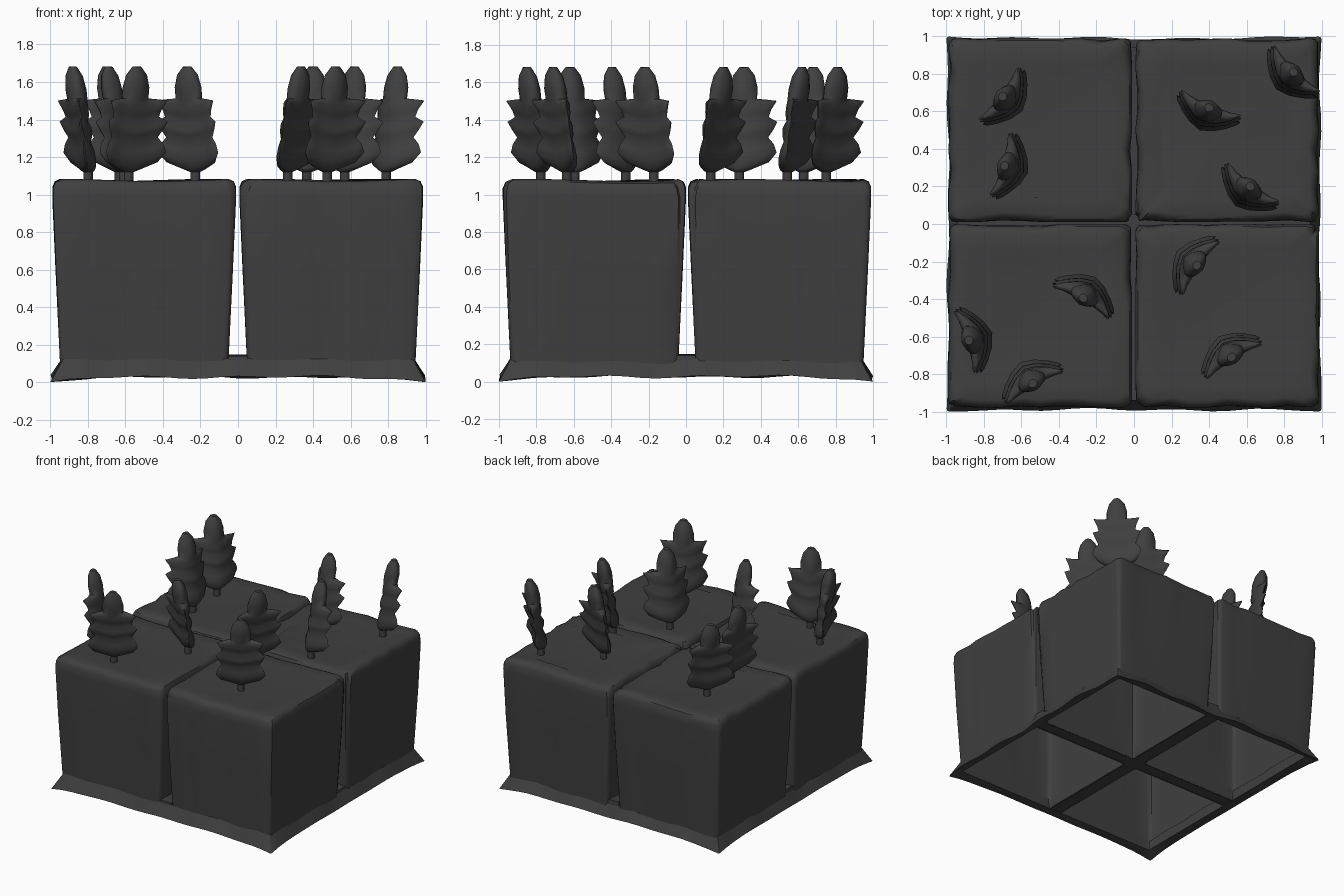
import bpy, bmesh, math, random
from mathutils import Vector, Matrix

random.seed(4)
cube = bpy.data.objects.get("Cube")
if cube:
    bpy.data.objects.remove(cube, do_unlink=True)

# Single charcoal colour
charcoal = bpy.data.materials.new("charcoal")
charcoal.use_nodes = True
color = (0.05, 0.05, 0.05, 1)
charcoal.diffuse_color = color
charcoal.node_tree.nodes["Principled BSDF"].inputs["Base Color"].default_value = color


def finish(name, bm, angle):
    bmesh.ops.recalc_face_normals(bm, faces=bm.faces)
    mesh = bpy.data.meshes.new(name)
    bm.to_mesh(mesh)
    bm.free()
    mesh.materials.append(charcoal)
    obj = bpy.data.objects.new(name, mesh)
    bpy.context.collection.objects.link(obj)
    bpy.ops.object.select_all(action='DESELECT')
    obj.select_set(True)
    bpy.context.view_layer.objects.active = obj
    bpy.ops.object.shade_smooth_by_angle(angle=math.radians(angle))
    return obj


def loft(bm, rings, cap_start=False, cap_end=False):
    loops = [[bm.verts.new(p) for p in ring] for ring in rings]
    for a, b in zip(loops, loops[1:]):
        for i in range(len(a)):
            j = (i + 1) % len(a)
            bm.faces.new((a[i], a[j], b[j], b[i]))
    if cap_start:
        bm.faces.new(loops[0])
    if cap_end:
        bm.faces.new(loops[-1])


def rounded_square(half, radius, steps=9):
    """Outline of a square with rounded corners and subdivided sides."""
    points = []
    flat = half - radius
    for side in range(4):
        turn = Matrix.Rotation(side * math.pi / 2, 2)
        for i in range(steps):
            points.append(turn @ Vector((half, -flat + 2 * flat * i / (steps - 1))))
        for a in (30, 60):
            t = math.radians(a)
            points.append(turn @ Vector((flat + radius * math.cos(t), flat + radius * math.sin(t))))
    return points


# Four hollow, tapered stone blocks with worn upper edges
def block(name, cx, cy):
    bm = bmesh.new()
    count = len(rounded_square(1, 0.1))
    wear = [random.uniform(0, 1) ** 3 for _ in range(count)]
    phase = random.uniform(0, 6)
    rings = []
    # height, half width, corner radius, edge wear
    for z, half, radius, chip in ((0.035, 0.446, 0.03, 0), (0.12, 0.45, 0.03, 0.003),
                                  (0.6, 0.473, 0.03, 0.006), (0.98, 0.49, 0.04, 0.012),
                                  (1.035, 0.49, 0.05, 0.02), (1.065, 0.477, 0.05, 0.025),
                                  (1.077, 0.45, 0.05, 0.02), (1.068, 0.36, 0.05, 0)):
        ring = []
        for i, p in enumerate(rounded_square(half, radius)):
            q = p * (1 - chip * wear[i] * 2)
            dz = 0.006 * math.sin(phase + i * 0.6) if z > 1 else 0
            ring.append((cx + q.x, cy + q.y, z + dz))
        rings.append(ring)
    loft(bm, rings, cap_end=True)
    return finish(name, bm, 40)


block("front_right_block", -0.5, -0.49)
block("front_left_block", 0.497, -0.49)
block("back_right_block", -0.5, 0.5)
block("back_left_block", 0.497, 0.5)

# Flared skirt around the foot of the blocks, with a ragged lower edge
bm = bmesh.new()
outer, top, under = [], [], []
for i, p in enumerate(rounded_square(1, 0.015, 25)):
    corner = (min(abs(p.x), abs(p.y))) ** 6
    wave = 0.006 * math.sin(i * 1.1) + 0.004 * math.sin(i * 0.47)
    shrink = 0.99 + 0.01 * corner + wave * (1 - corner)
    outer.append((p.x * shrink, p.y * shrink, (0.027 + wave) * (1 - corner)))
    top.append((p.x * 0.935, p.y * 0.935, 0.125 + wave * 0.7))
    under.append((p.x * 0.925, p.y * 0.925, 0.035))
loft(bm, [under, outer, top, under])
finish("base_skirt", bm, 30)

# Crossed ridge between the blocks
for name, turn in (("cross_ridge_lengthwise", 0), ("cross_ridge_sideways", math.pi / 2)):
    bm = bmesh.new()
    rings = []
    for i in range(13):
        s = -0.94 + 1.88 * i / 12
        h = 0.14 + random.uniform(-0.01, 0.01)
        rings.append([(s, -0.055, 0.04), (s, 0.055, 0.04), (s, 0.05, h), (s, -0.05, h)])
    loft(bm, rings, True, True)
    bm.transform(Matrix.Rotation(turn, 4, 'Z'))
    finish(name, bm, 30)

# Flattened, forward-curling tree: height, half width, half depth
TREE = ((1.04, .026, .026), (1.12, .026, .026), (1.125, .06, .035), (1.14, .15, .045),
        (1.18, .185, .055), (1.23, .17, .05), (1.275, .142, .035), (1.31, .165, .052),
        (1.345, .182, .055), (1.385, .14, .036), (1.42, .15, .05), (1.46, .175, .052),
        (1.485, .12, .052), (1.5, .078, .055), (1.56, .078, .058), (1.63, .06, .048),
        (1.68, .024, .022))


def tree(name, x, y, facing):
    bm = bmesh.new()
    rings = []
    for z, w, d in TREE:
        lean = -0.085 + 0.085 * max(0, (z - 1.12) / 0.56)
        ring = []
        for k in range(16):
            a = 2 * math.pi * k / 16
            px = w * math.cos(a)
            side = abs(px) / 0.185
            depth = d * (1 - 0.4 * min(1, side * 1.3))
            py = lean + 2.0 * px * px + depth * math.sin(a)
            rise = 0.045 * side ** 1.5 if z > 1.12 else 0
            ring.append((px, py, z + rise))
        rings.append(ring)
    loft(bm, rings, True, True)
    # The local +y side is the hollow of the curl
    bm.transform(Matrix.Translation((x, y, 0)) @ Matrix.Rotation(math.radians(facing - 90), 4, 'Z'))
    finish(name, bm, 50)


# Position of each tip, and the direction its hollow side faces in degrees
for i, (x, y, facing) in enumerate((
        (0.85, 0.81, 45), (0.40, 0.62, 67), (0.62, 0.20, 53), (0.335, -0.22, -35),
        (0.52, -0.71, -58), (-0.27, -0.395, 240), (-0.54, -0.85, -60),
        (-0.88, -0.62, 198), (-0.69, 0.31, 163), (-0.70, 0.68, 143))):
    tree(f"tree_{i + 1}", x, y, facing)
